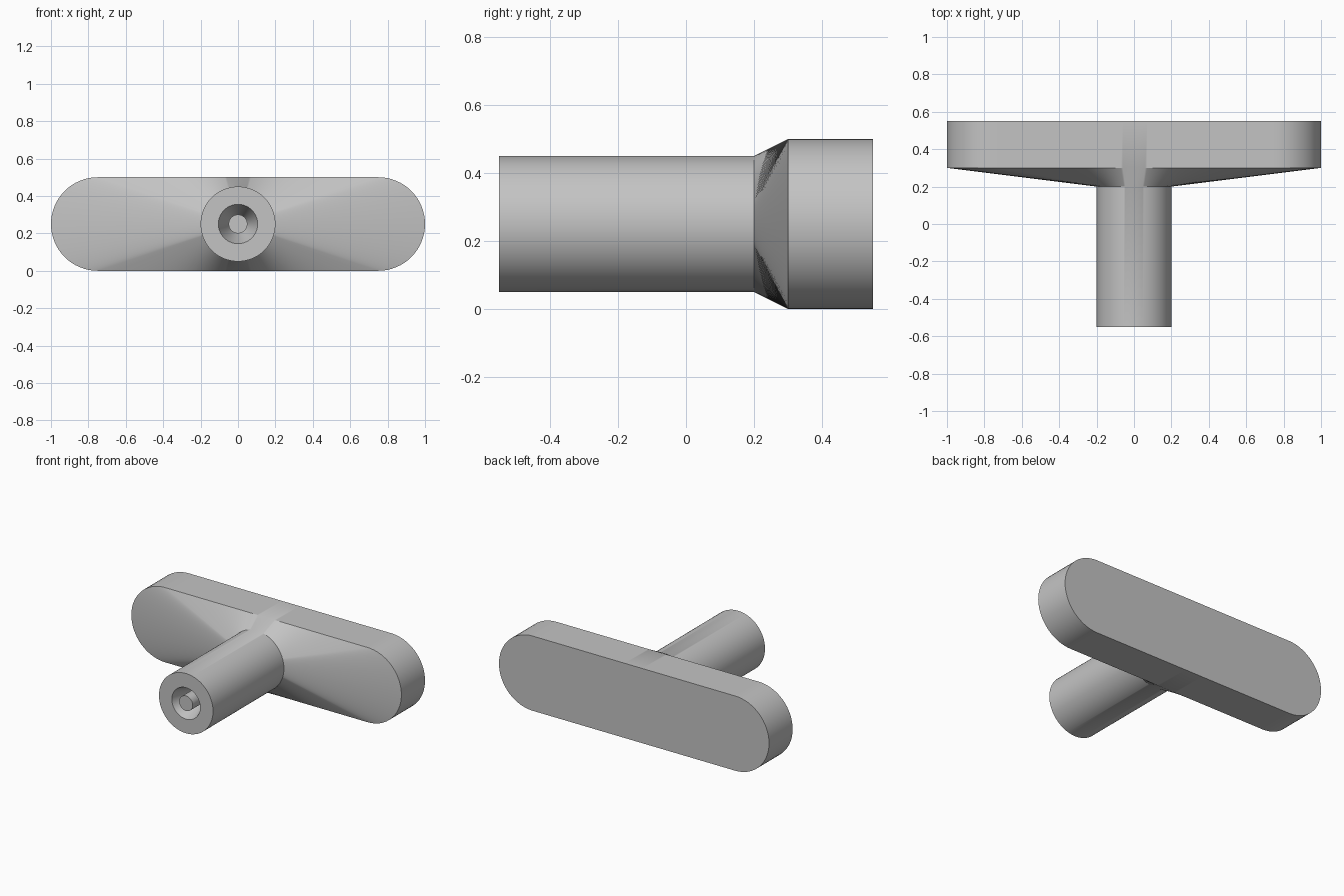
import bpy
import bmesh
import math

cube = bpy.data.objects.get("Cube")
if cube:
    bpy.data.objects.remove(cube, do_unlink=True)

HALF_STRAIGHT, END_R, MID_Z = 0.75, 0.25, 0.25

grey = bpy.data.materials.new("plain grey")
grey.use_nodes = True
colour = (0.55, 0.55, 0.55, 1)
grey.diffuse_color = colour
grey.node_tree.nodes["Principled BSDF"].inputs["Base Color"].default_value = colour


def slot_outline(arc_steps=32, side_steps=64):
    """Rounded-end outline, with its straight sides sampled evenly by polar angle."""
    corner = math.atan2(END_R, HALF_STRAIGHT)
    half = []
    for i in range(arc_steps):
        a = math.pi * (i / arc_steps - 0.5)
        half.append((HALF_STRAIGHT + END_R * math.cos(a), END_R * math.sin(a)))
    for i in range(side_steps):
        a = corner + (math.pi - 2 * corner) * i / side_steps
        half.append((END_R / math.tan(a), END_R))
    return half + [(-x, -z) for x, z in half]


def circle(radius, outline):
    """Circle whose points lie on the same rays as the outline."""
    return [(radius * x / math.hypot(x, z), radius * z / math.hypot(x, z))
            for x, z in outline]


def loft(name, sections, cap_first=False, cap_last=False):
    """Skin a list of (y, outline) sections."""
    bm = bmesh.new()
    rings = [[bm.verts.new((x, y, MID_Z + z)) for x, z in pts] for y, pts in sections]
    for a, b in zip(rings, rings[1:]):
        n = len(a)
        for i in range(n):
            j = (i + 1) % n
            bm.faces.new((a[i], a[j], b[j], b[i]))
    if cap_first:
        bm.faces.new(rings[0][::-1])
    if cap_last:
        bm.faces.new(rings[-1])
    bm.normal_update()
    mesh = bpy.data.meshes.new(name)
    bm.to_mesh(mesh)
    bm.free()
    mesh.materials.append(grey)
    obj = bpy.data.objects.new(name, mesh)
    bpy.context.collection.objects.link(obj)
    bpy.ops.object.select_all(action="DESELECT")
    obj.select_set(True)
    bpy.context.view_layer.objects.active = obj
    bpy.ops.object.shade_smooth_by_angle(angle=math.radians(30))
    return obj


slot = slot_outline()
FRONT, BORE_END = -0.55, -0.40

# Grip bar, flare, round stem and tapered bore, from back to front
loft("handle_body", [
    (0.55, slot),
    (0.30, slot),
    (0.20, circle(0.20, slot)),
    (FRONT, circle(0.20, slot)),
    (FRONT, circle(0.105, slot)),
    (BORE_END, circle(0.05, slot)),
], cap_first=True)

# Pin standing in the bore, flush with the stem's end
loft("centre_pin", [
    (BORE_END, circle(0.05, slot)),
    (FRONT, circle(0.05, slot)),
], cap_last=True)
